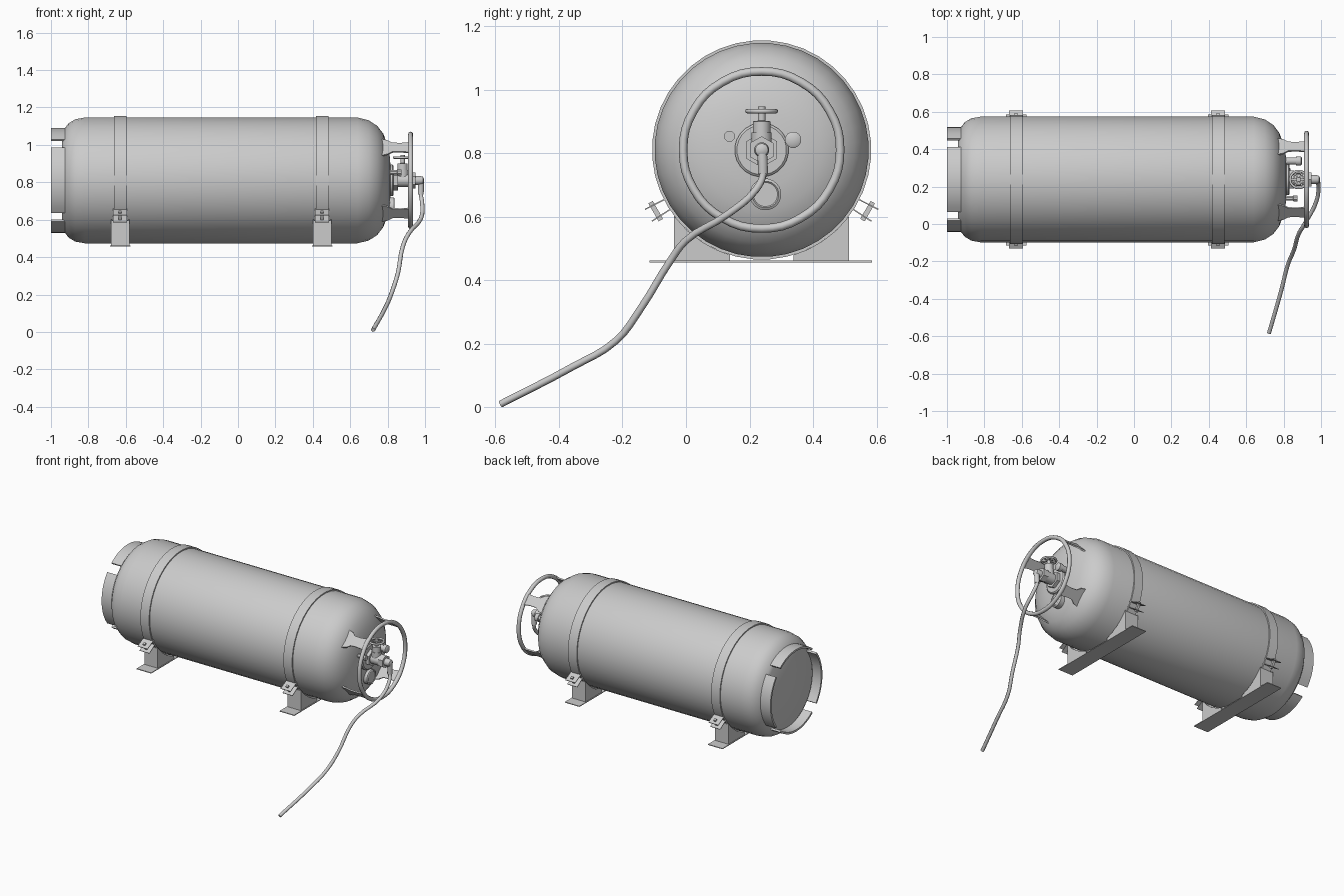
import bpy, bmesh, math
from mathutils import Vector, Matrix

if "Cube" in bpy.data.objects:
    bpy.data.objects.remove(bpy.data.objects["Cube"])

CY, CZ = 0.238, 0.81          # tank axis
TAU = math.tau


def finish(name, bm, smooth=True, angle=35):
    bmesh.ops.recalc_face_normals(bm, faces=bm.faces)
    me = bpy.data.meshes.new(name)
    bm.to_mesh(me)
    bm.free()
    ob = bpy.data.objects.new(name, me)
    bpy.context.collection.objects.link(ob)
    if smooth:
        bpy.ops.object.select_all(action='DESELECT')
        ob.select_set(True)
        bpy.context.view_layer.objects.active = ob
        bpy.ops.object.shade_smooth_by_angle(angle=math.radians(angle))
    return ob


def lathe(name, profile, y=CY, z=CZ, n=32, up_x=None, closed=False, angle=35):
    """Spin (along, radius) pairs about x, or about z through x=up_x."""
    bm = bmesh.new()
    rings = []
    for a, r in profile:
        ring = []
        for i in range(n if r > 0 else 1):
            t = TAU * (i + 0.5) / n
            c, s = r * math.cos(t), r * math.sin(t)
            p = (a, y + c, z + s) if up_x is None else (up_x + c, y + s, a)
            ring.append(bm.verts.new(p))
        rings.append(ring)
    pairs = list(zip(rings, rings[1:])) + ([(rings[-1], rings[0])] if closed else [])
    for p, q in pairs:
        for i in range(n):
            j = (i + 1) % n
            f = [p[i % len(p)], p[j % len(p)], q[j % len(q)], q[i % len(q)]]
            f = list(dict.fromkeys(f))
            if len(f) > 2:
                bm.faces.new(f)
    return finish(name, bm, angle=angle)


def rod(name, x0, x1, r, y=CY, z=CZ, n=16, up_x=None):
    return lathe(name, [(x0, 0), (x0, r), (x1, r), (x1, 0)], y, z, n, up_x)


def box(name, size, matrix):
    bm = bmesh.new()
    bmesh.ops.create_cube(bm, size=1, matrix=matrix @ Matrix.Diagonal((*size, 1)))
    return finish(name, bm, False)


def prism(name, outline, offset):
    """Solid made by sweeping a flat outline along an offset."""
    bm = bmesh.new()
    f = bm.faces.new([bm.verts.new(p) for p in outline])
    top = bmesh.ops.extrude_face_region(bm, geom=[f])
    bmesh.ops.translate(bm, vec=offset, verts=[v for v in top['geom'] if isinstance(v, bmesh.types.BMVert)])
    return finish(name, bm, False)


def tube(name, points, r, cyclic=False):
    cu = bpy.data.curves.new(name, 'CURVE')
    cu.dimensions = '3D'
    cu.bevel_depth, cu.bevel_resolution, cu.use_fill_caps = r, 2, True
    cu.resolution_u = 4
    sp = cu.splines.new('BEZIER')
    sp.bezier_points.add(len(points) - 1)
    for b, p in zip(sp.bezier_points, points):
        b.co = p
        b.handle_left_type = b.handle_right_type = 'AUTO'
    sp.use_cyclic_u = cyclic
    ob = bpy.data.objects.new(name, cu)
    bpy.context.collection.objects.link(ob)
    return ob


def radial(deg, r, x):
    """Frame on the tank: local z points outwards, local x along the tank."""
    t = math.radians(deg)
    return (Matrix.Translation((x, CY + r * math.cos(t), CZ + r * math.sin(t)))
            @ Matrix.Rotation(t - math.pi / 2, 4, 'X'))


# tank body
lathe("tank_body", [(-0.94, 0), (-0.94, 0.255), (-0.93, 0.275), (-0.905, 0.307), (-0.87, 0.328),
                    (-0.82, 0.337), (0.64, 0.337), (0.70, 0.322), (0.745, 0.292), (0.777, 0.25),
                    (0.80, 0.19), (0.813, 0.12), (0.818, 0)], n=40, angle=50)

# foot ring: four segments with gaps on the diagonals
for k in range(4):
    bm = bmesh.new()
    rows = []
    for i in range(11):
        t = math.radians(90 * k - 38.5 + 77 * i / 10)
        rows.append([bm.verts.new((x, CY + r * math.cos(t), CZ + r * math.sin(t)))
                     for x, r in ((-1, 0.268), (-1, 0.281), (-0.92, 0.281), (-0.92, 0.268))])
    for a, b in zip(rows, rows[1:]):
        for i in range(4):
            bm.faces.new((a[i], a[(i + 1) % 4], b[(i + 1) % 4], b[i]))
    bm.faces.new(rows[0])
    bm.faces.new(rows[-1])
    finish("foot_ring_segment", bm)

# valve guard ring and its flared posts
tube("guard_ring", [(0.923, CY + 0.247 * math.cos(TAU * i / 12), CZ + 0.247 * math.sin(TAU * i / 12))
                    for i in range(12)], 0.0135, True)
for k in range(4):
    m = radial(45 + 90 * k, 0.243, 0)
    half = [(0.765, 0.062), (0.80, 0.052), (0.825, 0.034), (0.87, 0.032), (0.905, 0.036), (0.923, 0.042)]
    out = [m @ Vector((x, w, 0)) for x, w in half] + [m @ Vector((x, -w, 0)) for x, w in reversed(half)]
    prism("guard_post", out, m.to_3x3() @ Vector((0, 0, 0.009)))

# straps, clamp tabs, saddles and base plates
for sx in (-0.63, 0.45):
    lathe("strap", [(sx - 0.033, 0.334), (sx - 0.033, 0.345), (sx + 0.033, 0.345), (sx + 0.033, 0.334)],
          n=40, closed=True)
    box("base_plate", (0.11, 0.70, 0.005), Matrix.Translation((sx, CY - 0.003, 0.459)))
    for s in (-1, 1):
        mid = 270 + s * 60
        for d in (-3, 3):
            box("clamp_tab", (0.075, 0.004, 0.08), radial(mid + d, 0.372, sx))
        c = radial(mid, 0.385, sx)
        box("clamp_bolt", (0.016, 0.065, 0.016), c)
        # web follows the tank curve
        arc = [math.asin(v / 0.345) for v in (0.275, 0.235, 0.19, 0.145, 0.1)]
        out = [(s * 0.1, 0.459), (s * 0.275, 0.459)] + [
            (s * 0.345 * math.sin(t), CZ - 0.345 * math.cos(t)) for t in arc]
        for wx in (-0.05, 0.044):
            prism("saddle_web", [(sx + wx, CY + y, z) for y, z in out], (0.006, 0, 0))
        box("saddle_end_plate", (0.10, 0.006, 0.138),
            Matrix.Translation((sx, CY + s * 0.272, 0.528)))

# valve body along the tank axis
lathe("valve_flange", [(0.80, 0.085), (0.826, 0.085), (0.832, 0.078), (0.832, 0)], n=24)
rod("valve_hex", 0.83, 0.855, 0.055, n=6)
rod("valve_body", 0.85, 0.925, 0.036)
rod("outlet_nut", 0.915, 0.95, 0.043, n=6)
lathe("hose_fitting", [(0.945, 0), (0.945, 0.024), (0.975, 0.024), (0.988, 0.02), (0.994, 0.01), (0.994, 0)], n=16)

# valve stem and hand wheel
VX = 0.88
lathe("valve_stem", [(0.81, 0.032), (0.865, 0.032), (0.865, 0.028), (0.90, 0.028), (0.902, 0.012),
                     (0.947, 0.012), (0.947, 0)], n=16, up_x=VX)
tube("hand_wheel", [(VX + 0.045 * math.cos(TAU * i / 8), CY + 0.045 * math.sin(TAU * i / 8), 0.932)
                    for i in range(8)], 0.007, True)
for k in range(3):
    box("wheel_spoke", (0.088, 0.009, 0.007),
        Matrix.Translation((VX, CY, 0.932)) @ Matrix.Rotation(k * math.pi / 3, 4, 'Z'))

# small fittings on the tank head
lathe("relief_valve", [(0.80, 0.02), (0.865, 0.02), (0.867, 0.026), (0.892, 0.026), (0.897, 0.018), (0.897, 0)],
      0.337, 0.842, 12)
lathe("bleed_valve", [(0.80, 0.013), (0.85, 0.013), (0.852, 0.018), (0.875, 0.018), (0.875, 0)], 0.137, 0.853, 8)
lathe("level_gauge", [(0.79, 0.05), (0.833, 0.05), (0.838, 0.042), (0.834, 0.038), (0.834, 0)], 0.25, 0.67, 20)

# hose down to the ground
tube("hose_collar", [(0.977, CY, 0.815), (0.978, 0.241, 0.775), (0.977, 0.242, 0.735)], 0.0165)
tube("hose", [(0.977, 0.241, 0.77), (0.978, 0.243, 0.735), (0.985, 0.22, 0.685), (0.978, 0.13, 0.607),
              (0.912, 0.0, 0.525), (0.882, -0.05, 0.46), (0.855, -0.14, 0.315), (0.822, -0.22, 0.21),
              (0.786, -0.36, 0.126), (0.722, -0.583, 0.0105)], 0.0115)
